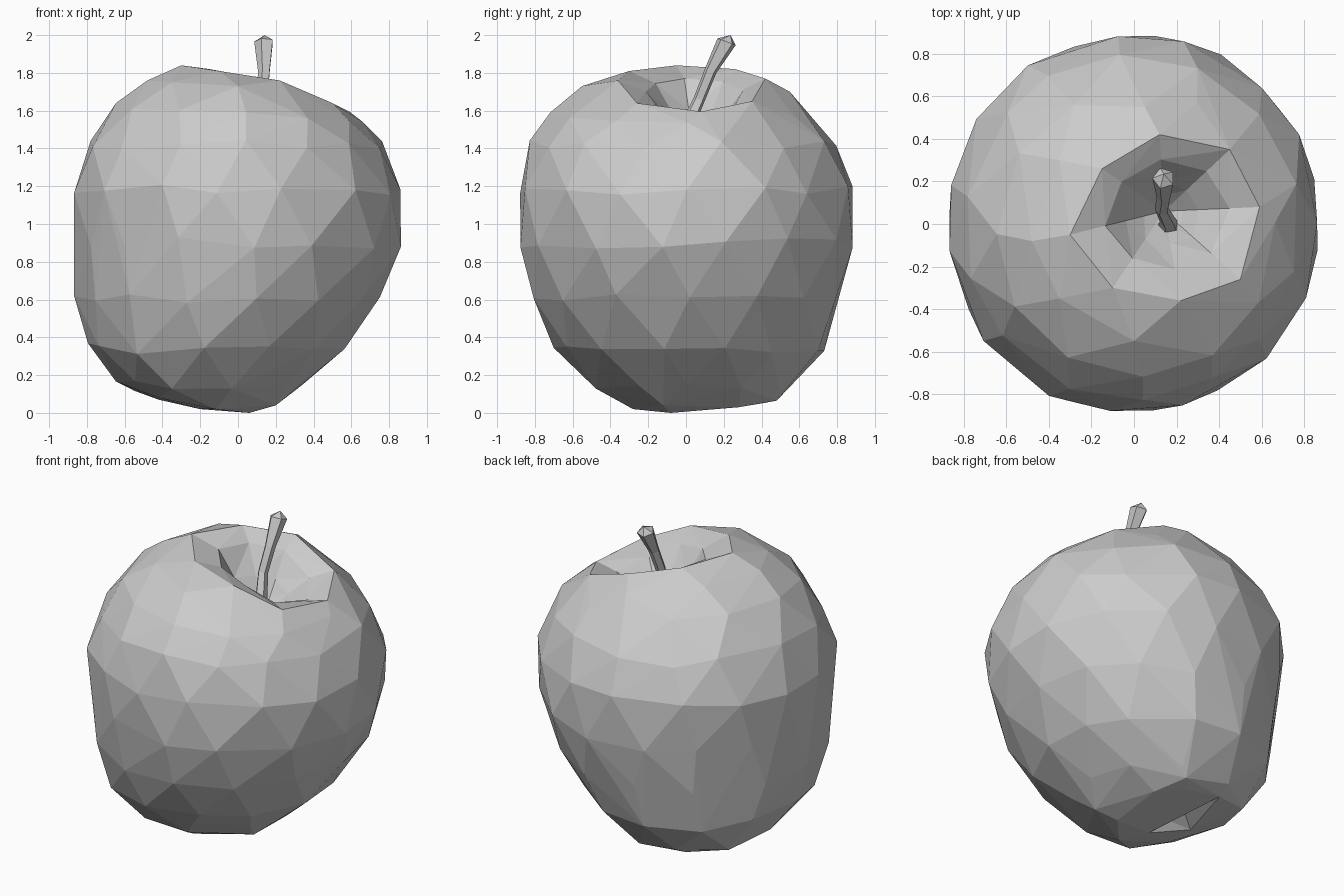
import bpy
import bmesh
import math
import random
from mathutils import Vector

random.seed(7)
cube = bpy.data.objects.get("Cube")
if cube:
    bpy.data.objects.remove(cube, do_unlink=True)

grey = bpy.data.materials.new("plain_grey")
grey.use_nodes = True
tone = (0.6, 0.6, 0.6, 1)
grey.diffuse_color = tone
for node in grey.node_tree.nodes:
    if node.type == 'BSDF_PRINCIPLED':
        node.inputs["Base Color"].default_value = tone


def finish(bm, name):
    bmesh.ops.recalc_face_normals(bm, faces=bm.faces[:])
    mesh = bpy.data.meshes.new(name)
    bm.to_mesh(mesh)
    bm.free()
    mesh.materials.append(grey)
    obj = bpy.data.objects.new(name, mesh)
    bpy.context.collection.objects.link(obj)


def dent(bm, rim, floor, steps):
    """Open the hull inside a rim and sink it toward a floor point."""
    lid = [f for f in bm.faces if all(v in rim for v in f.verts)]
    inside = set(lid)
    edges = [e for e in bm.edges if sum(f in inside for f in e.link_faces) == 1]
    bmesh.ops.delete(bm, geom=lid, context='FACES')
    floor = Vector(floor)
    last = (1, 1)
    for spread, rise in steps:
        geom = bmesh.ops.extrude_edge_only(bm, edges=edges)["geom"]
        verts = [g for g in geom if isinstance(g, bmesh.types.BMVert)]
        edges = [g for g in geom if isinstance(g, bmesh.types.BMEdge)
                 and all(v in verts for v in g.verts)
                 and len(g.link_faces) == 1]
        for v in verts:
            off = v.co - floor
            off.xy = off.xy * (spread / last[0]) * random.uniform(0.88, 1.12)
            off.z *= rise / last[1]
            v.co = floor + off
        last = (spread, rise)
    bmesh.ops.remove_doubles(bm, verts=bm.verts[:], dist=0.001)
    bmesh.ops.triangulate(bm, faces=bm.faces[:])


# Fruit: height, left and right extent in x, extent in y, sideways tilt, points
rings = [
    (0.14, -0.64, 0.34, -0.49, 0.54, 0, 10),
    (0.34, -0.79, 0.56, -0.69, 0.73, 0, 13),
    (0.60, -0.85, 0.75, -0.81, 0.81, 0, 14),
    (0.90, -0.86, 0.86, -0.87, 0.88, 0, 15),
    (1.18, -0.87, 0.86, -0.88, 0.88, 0, 15),
    (1.42, -0.79, 0.77, -0.82, 0.79, 0, 14),
    (1.59, -0.64, 0.66, -0.71, 0.63, -0.05, 12),
]
top_rim = [(-0.3, -0.05, 1.84), (-0.1, -0.3, 1.81), (0.22, -0.36, 1.76),
           (0.5, -0.26, 1.64), (0.59, 0.08, 1.595), (0.45, 0.35, 1.65),
           (0.12, 0.42, 1.77), (-0.15, 0.26, 1.82)]
base_rim = [(-0.02, -0.15, 0.01), (0.08, 0.28, 0.03), (-0.08, 0.4, 0.05),
            (-0.3, 0.43, 0.07), (-0.42, 0.25, 0.09), (-0.42, 0.02, 0.07),
            (-0.2, -0.1, 0.02)]
shoulders = [(-0.48, -0.08, 1.76), (-0.35, -0.35, 1.75), (0, -0.55, 1.73),
             (-0.35, 0.3, 1.76), (0.05, 0.55, 1.7), (-0.12, -0.28, 0.02),
             (0.2, -0.12, 0.04), (-0.42, -0.2, 0.08), (0.06, -0.08, 0),
             (0, 0.48, 0.065)]

bm = bmesh.new()
for i, (z, x0, x1, y0, y1, tilt, count) in enumerate(rings):
    for k in range(count):
        a = (k + 0.5 * (i % 2) + random.uniform(-0.17, 0.17)) * math.tau / count
        r = random.uniform(1.0, 1.025)
        bm.verts.new(((x0 + x1) / 2 + (x1 - x0) / 2 * r * math.cos(a),
                      (y0 + y1) / 2 + (y1 - y0) / 2 * r * math.sin(a),
                      z + tilt * math.cos(a) + random.uniform(-0.03, 0.03)))
for p in shoulders:
    bm.verts.new(p)
top = [bm.verts.new(p) for p in top_rim]
base = [bm.verts.new(p) for p in base_rim]
bmesh.ops.convex_hull(bm, input=bm.verts[:])
bmesh.ops.delete(bm, geom=[v for v in bm.verts if not v.link_faces],
                 context='VERTS')
top = {v for v in top if v.is_valid}
base = {v for v in base if v.is_valid}

# Stem hollow: gentle slope, then a steep well; shallow bowl underneath
dent(bm, top, (0.14, 0.06, 1.4),
     [(0.62, 0.84), (0.36, 0.45), (0.18, 0.2), (0, 0)])
dent(bm, base, (-0.17, 0.18, 0.16), [(0.65, 0.45), (0.35, 0.1), (0, 0)])
finish(bm, "fruit_body")

# Stem: bent rod of five-sided sections, wider at the tip
path = [((0.16, -0.03, 1.38), 0.065), ((0.16, 0.01, 1.53), 0.038),
        ((0.13, 0.07, 1.66), 0.032), ((0.14, 0.13, 1.81), 0.034),
        ((0.14, 0.215, 1.965), 0.054)]
bm = bmesh.new()
turn = Vector((0, 0.35, 0.94)).to_track_quat('Z', 'Y')
loops = []
for centre, r in path:
    loops.append([bm.verts.new(Vector(centre) + turn @ Vector(
        (r * math.cos(k * math.tau / 5), r * math.sin(k * math.tau / 5), 0)))
        for k in range(5)])
tip = bm.verts.new((0.14, 0.235, 2.0))
for k in range(5):
    n = (k + 1) % 5
    for a, b in zip(loops, loops[1:]):
        bm.faces.new((a[k], a[n], b[n], b[k]))
    bm.faces.new((loops[-1][k], loops[-1][n], tip))
bm.faces.new(loops[0][::-1])
bmesh.ops.triangulate(bm, faces=bm.faces[:])
finish(bm, "stem")
